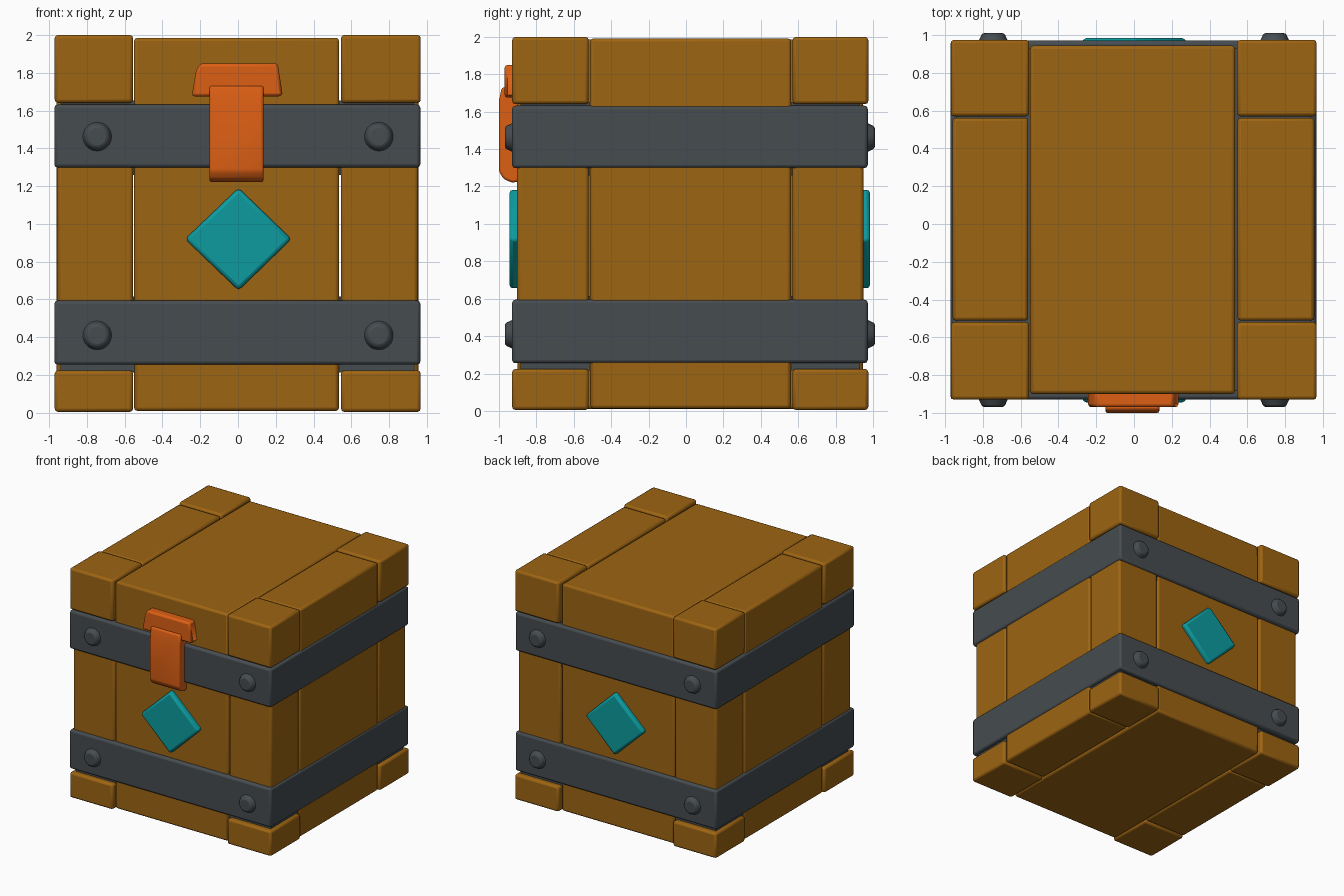
import bpy, bmesh, math
from mathutils import Matrix, Vector

old = bpy.data.objects.get("Cube")
if old:
    bpy.data.objects.remove(old, do_unlink=True)


def material(name, rgb):
    m = bpy.data.materials.new(name)
    m.use_nodes = True
    m.diffuse_color = (*rgb, 1)
    m.node_tree.nodes["Principled BSDF"].inputs["Base Color"].default_value = (*rgb, 1)
    return m


WOOD = material("brown wood", (0.34, 0.128, 0.006))
IRON = material("dark iron", (0.061, 0.072, 0.08))
TEAL = material("teal gem", (0.004, 0.33, 0.35))
ORANGE = material("orange metal", (0.72, 0.115, 0.007))


def finish(name, bm, mat, bevel=0.0, segments=2):
    """Turn a bmesh into a bevelled, softly shaded object."""
    bmesh.ops.recalc_face_normals(bm, faces=bm.faces)
    mesh = bpy.data.meshes.new(name)
    bm.to_mesh(mesh)
    bm.free()
    mesh.materials.append(mat)
    ob = bpy.data.objects.new(name, mesh)
    bpy.context.collection.objects.link(ob)
    if bevel:
        mod = ob.modifiers.new("Soft edges", "BEVEL")
        mod.width = bevel
        mod.segments = segments
        mod.limit_method = "ANGLE"
    bpy.ops.object.select_all(action="DESELECT")
    ob.select_set(True)
    bpy.context.view_layer.objects.active = ob
    bpy.ops.object.shade_smooth_by_angle(angle=math.radians(40))
    return ob


def box(name, xs, ys, zs, mat, bevel=0.018):
    lo, hi = Vector((xs[0], ys[0], zs[0])), Vector((xs[1], ys[1], zs[1]))
    bm = bmesh.new()
    bmesh.ops.create_cube(bm, size=1, matrix=Matrix.Translation((lo + hi) / 2)
                          @ Matrix.Diagonal((*(hi - lo), 1)))
    return finish(name, bm, mat, bevel)


def prism(name, points, depth, mat, bevel, segments=2):
    """Extrude a closed outline of 3D points along the depth vector."""
    bm = bmesh.new()
    face = bm.faces.new([bm.verts.new(p) for p in points])
    new = bmesh.ops.extrude_face_region(bm, geom=[face])["geom"]
    verts = [v for v in new if isinstance(v, bmesh.types.BMVert)]
    bmesh.ops.translate(bm, verts=verts, vec=depth)
    return finish(name, bm, mat, bevel, segments)


# Central planks and the narrower planks on both sides
box("center_planks", (-0.55, 0.535), (-0.90, 0.945), (0.01, 1.985), WOOD)
for side, xs in (("right", (-0.96, -0.56)), ("left", (0.548, 0.955))):
    box(side + "_planks", xs, (-0.512, 0.562), (0.012, 1.992), WOOD)

# Corner posts with thicker caps and feet
for side, outer, inner in (("right", -0.97, -0.555), ("left", 0.967, 0.545)):
    for end, face, back in (("front", -0.93, -0.52), ("back", 0.975, 0.57)):
        inset_x = outer * 0.985
        inset_y = face - math.copysign(0.026, face)
        xs, post_xs = sorted((outer, inner)), sorted((inset_x, inner))
        ys, post_ys = sorted((face, back)), sorted((inset_y, back))
        tag = end + "_" + side
        box(tag + "_foot", xs, ys, (0.005, 0.225), WOOD)
        box(tag + "_post", post_xs, post_ys, (0.35, 1.6), WOOD)
        box(tag + "_cap", xs, ys, (1.64, 2.0), WOOD)

# Iron bands, with a recessed core showing in the gaps beside them
for level, low, high in (("lower", 0.255, 0.595), ("upper", 1.298, 1.632)):
    box(level + "_band", (-0.972, 0.965), (-0.93, 0.972), (low, high), IRON)
    box(level + "_band_core", (-0.94, 0.935), (-0.885, 0.93),
        (low - 0.04, high + 0.02), IRON, 0)

# Domed bolts on the front and back of the bands
for end, y, sign in (("front", -0.93, -1), ("back", 0.972, 1)):
    for side, x in (("right", -0.745), ("left", 0.745)):
        for level, z in (("lower", 0.41), ("upper", 1.462)):
            bm = bmesh.new()
            bmesh.ops.create_cone(bm, cap_ends=True, segments=20, radius1=0.086,
                                  radius2=0.058, depth=0.06,
                                  matrix=Matrix.Translation((x, y + sign * 0.009, z))
                                  @ Matrix.Rotation(-sign * math.pi / 2, 4, "X"))
            finish(f"{end}_{side}_{level}_bolt", bm, IRON, 0.012)

# Diamond plates on the front and back
for end, y, depth in (("front", -0.88, -0.065), ("back", 0.92, 0.065)):
    outline = [(-0.28, y, 0.92), (0.003, y, 0.648), (0.283, y, 0.92), (0.003, y, 1.19)]
    prism(end + "_diamond", outline, Vector((0, depth, 0)), TEAL, 0.02, 2)

# Clasp: a flared plate on the lid and a strap hanging over the band
plate = [(-0.245, 1.675), (0.23, 1.675), (0.235, 1.69), (0.21, 1.85), (-0.2, 1.85), (-0.222, 1.81)]
prism("clasp_plate", [(x, -0.88, z) for x, z in plate], Vector((0, -0.09, 0)), ORANGE, 0.016)
strap = [(-0.88, 1.23), (-0.93, 1.22), (-0.975, 1.24), (-1.0, 1.28), (-1.0, 1.66),
         (-0.985, 1.73), (-0.88, 1.73)]
prism("clasp_strap", [(-0.152, y, z) for y, z in strap], Vector((0.287, 0, 0)), ORANGE, 0.012)
